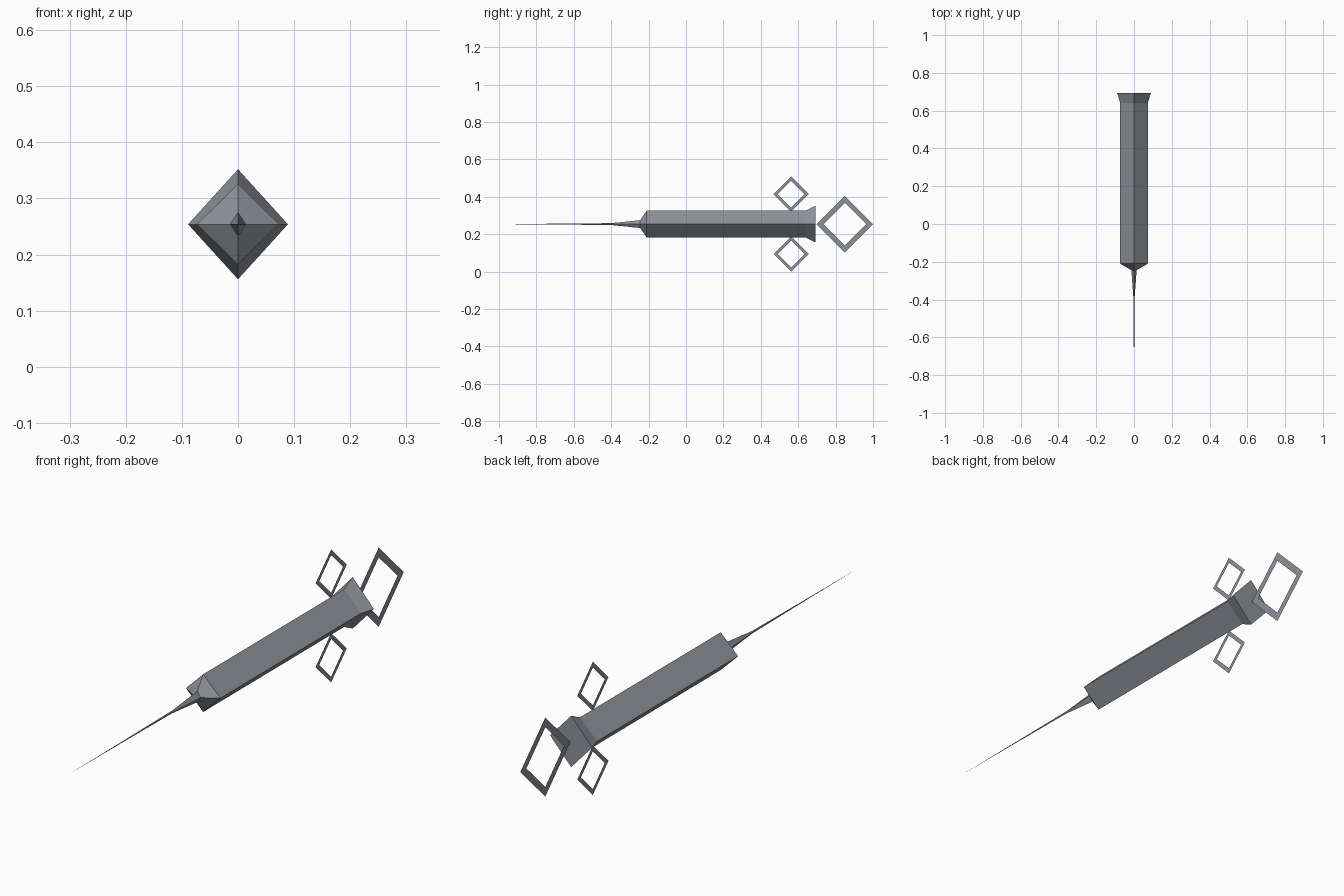
import bpy, bmesh

if "Cube" in bpy.data.objects:
    bpy.data.objects.remove(bpy.data.objects["Cube"])

ZC = 0.254  # height of the long axis

grey = bpy.data.materials.new("steel grey")
grey.diffuse_color = (0.27, 0.29, 0.32, 1)
grey.use_nodes = True
grey.node_tree.nodes["Principled BSDF"].inputs["Base Color"].default_value = grey.diffuse_color


def finish(name, bm):
    bmesh.ops.recalc_face_normals(bm, faces=bm.faces)
    me = bpy.data.meshes.new(name)
    bm.to_mesh(me)
    bm.free()
    me.materials.append(grey)
    ob = bpy.data.objects.new(name, me)
    bpy.context.collection.objects.link(ob)
    return ob


def diamond_loft(name, sections):
    """Four-sided loft along y; each section is (y, half width, half height)."""
    bm = bmesh.new()
    rings = []
    for y, w, h in sections:
        rings.append([bm.verts.new((sx * w, y, ZC + sz * h))
                      for sx, sz in ((1, 0), (0, 1), (-1, 0), (0, -1))])
    for a, b in zip(rings, rings[1:]):
        for i in range(4):
            j = (i + 1) % 4
            bm.faces.new((a[i], a[j], b[j], b[i]))
    bm.faces.new(rings[0])
    bm.faces.new(rings[-1])
    return finish(name, bm)


def diamond_ring(name, y, z, outer, inner):
    """Flat diamond frame standing in the x = 0 plane."""
    bm = bmesh.new()
    loops = [[bm.verts.new((0, y + r * dy, z + r * dz))
              for dy, dz in ((1, 0), (0, 1), (-1, 0), (0, -1))]
             for r in (outer, inner)]
    for i in range(4):
        j = (i + 1) % 4
        bm.faces.new((loops[0][i], loops[0][j], loops[1][j], loops[1][i]))
    return finish(name, bm)


# Barrel with tapered nose and flared rear end
diamond_loft("barrel", [(-0.245, 0.014, 0.021), (-0.21, 0.073, 0.072),
                        (0.64, 0.073, 0.072), (0.693, 0.089, 0.098)])

# Needle: tapered hub running into a thin blade
diamond_loft("needle", [(-0.245, 0.014, 0.021), (-0.40, 0.0025, 0.005),
                        (-0.72, 0.001, 0.002), (-1.0, 0.0002, 0.0003)])

# Finger rings above and below, thumb ring at the back
for name, side in (("upper_finger_ring", 1), ("lower_finger_ring", -1)):
    diamond_ring(name, 0.562, ZC + side * 0.16, 0.094, 0.072)
diamond_ring("thumb_ring", 0.849, ZC, 0.151, 0.114)
